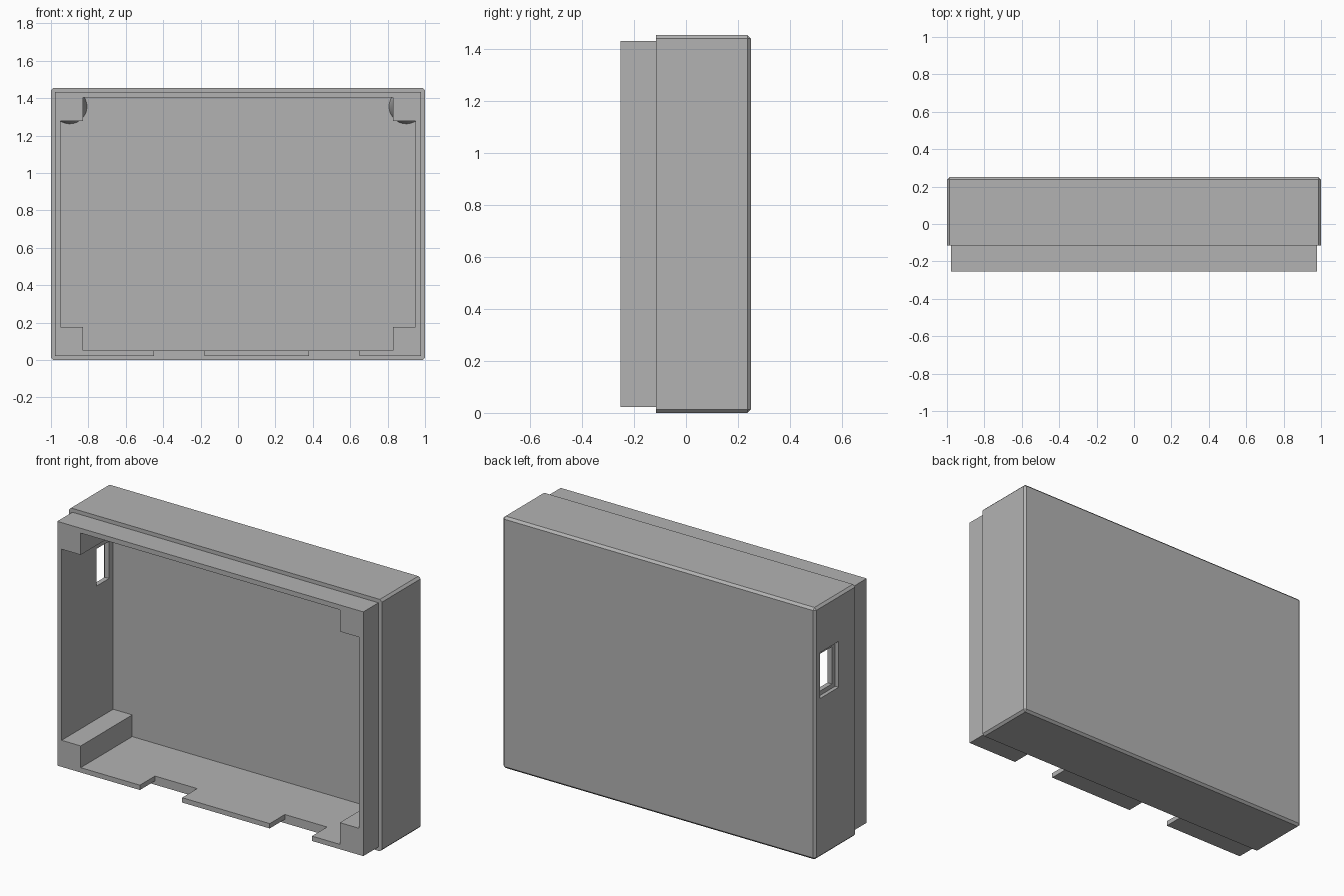
import bpy, bmesh, math
from mathutils import Vector

default = bpy.data.objects.get("Cube")
if default:
    bpy.data.objects.remove(default, do_unlink=True)

grey = bpy.data.materials.new("plain grey")
grey.use_nodes = True
grey.diffuse_color = (0.45, 0.45, 0.45, 1)
grey.node_tree.nodes["Principled BSDF"].inputs["Base Color"].default_value = (0.45, 0.45, 0.45, 1)


def finish(name, bm):
    bmesh.ops.recalc_face_normals(bm, faces=bm.faces)
    mesh = bpy.data.meshes.new(name)
    bm.to_mesh(mesh)
    bm.free()
    mesh.materials.append(grey)
    obj = bpy.data.objects.new(name, mesh)
    bpy.context.collection.objects.link(obj)
    return obj


def box(name, x, y, z, chamfer=0):
    """Box from (min, max) ranges; the chamfer leaves the front rim sharp."""
    bm = bmesh.new()
    bmesh.ops.create_cube(bm, size=1)
    for v in bm.verts:
        v.co = Vector([r[0] if c < 0 else r[1] for c, r in zip(v.co, (x, y, z))])
    if chamfer:
        edges = [e for e in bm.edges if max(v.co.y for v in e.verts) > y[0] + 0.01]
        bmesh.ops.bevel(bm, geom=edges, offset=chamfer, segments=1, affect='EDGES')
    return finish(name, bm)


def turned(name, x, z, y0, r0, y1, r1):
    """Cylinder or cone along y."""
    bm = bmesh.new()
    bmesh.ops.create_cone(bm, cap_ends=True, segments=48, radius1=r0, radius2=r1, depth=y1 - y0)
    for v in bm.verts:
        a, b, c = v.co
        v.co = Vector((x + a, (y0 + y1) / 2 + c, z + b))
    return finish(name, bm)


def combine(target, tool, operation='DIFFERENCE'):
    mod = target.modifiers.new("cut", 'BOOLEAN')
    mod.operation, mod.solver, mod.object = operation, 'EXACT', tool
    bpy.context.view_layer.objects.active = target
    bpy.ops.object.modifier_apply(modifier=mod.name)
    bpy.data.objects.remove(tool, do_unlink=True)


HEIGHT = 1.455
FRONT, STEP, BACK, FLOOR = -0.253, -0.115, 0.25, 0.217
corners = [(sx, sz) for sx in (-1, 1) for sz in (-1, 1)]
mid = HEIGHT / 2

# Outer case and the recessed front lip with its two bottom notches
case = box("enclosure_shell", (-1, 1), (STEP, BACK), (0, HEIGHT), 0.013)
lip = box("front_lip", (-0.978, 0.978), (FRONT, 0), (0.022, HEIGHT - 0.022))
for left, right in ((-0.45, -0.18), (0.38, 0.65)):
    combine(lip, box("notch", (left, right), (-0.4, -0.1), (-0.1, 0.06)))
combine(case, lip, 'UNION')

# Cavity, leaving square screw posts and flared pads in the corners
cavity = box("cavity", (-0.95, 0.95), (-0.4, FLOOR), (0.05, HEIGHT - 0.05))
for sx, sz in corners:
    xs = sorted((sx * 0.828, sx * 1.1))
    zs = sorted((mid + sz * 0.552, mid + sz * 0.9))
    combine(cavity, box("post", xs, (-0.5, 0.3), zs))
    combine(cavity, turned("pad", sx * 0.9, mid + sz * 0.628, 0.12, 0.065, 0.23, 0.096))
combine(case, cavity)

# Screw holes with counterbores at the back
for sx, sz in corners:
    x, z = sx * 0.9, mid + sz * 0.628
    combine(case, turned("hole", x, z, -0.4, 0.04, 0.4, 0.04))
    combine(case, turned("counterbore", x, z, 0.185, 0.068, 0.4, 0.068))

# Stepped port opening in one side wall
combine(case, box("port", (-1.1, -0.9), (0.065, 0.18), (0.945, 1.16)))
combine(case, box("port_recess", (-1.1, -0.978), (0.035, 0.205), (0.92, 1.185)))

bpy.ops.object.select_all(action='DESELECT')
case.select_set(True)
bpy.context.view_layer.objects.active = case
bpy.ops.object.shade_smooth_by_angle(angle=math.radians(30))
